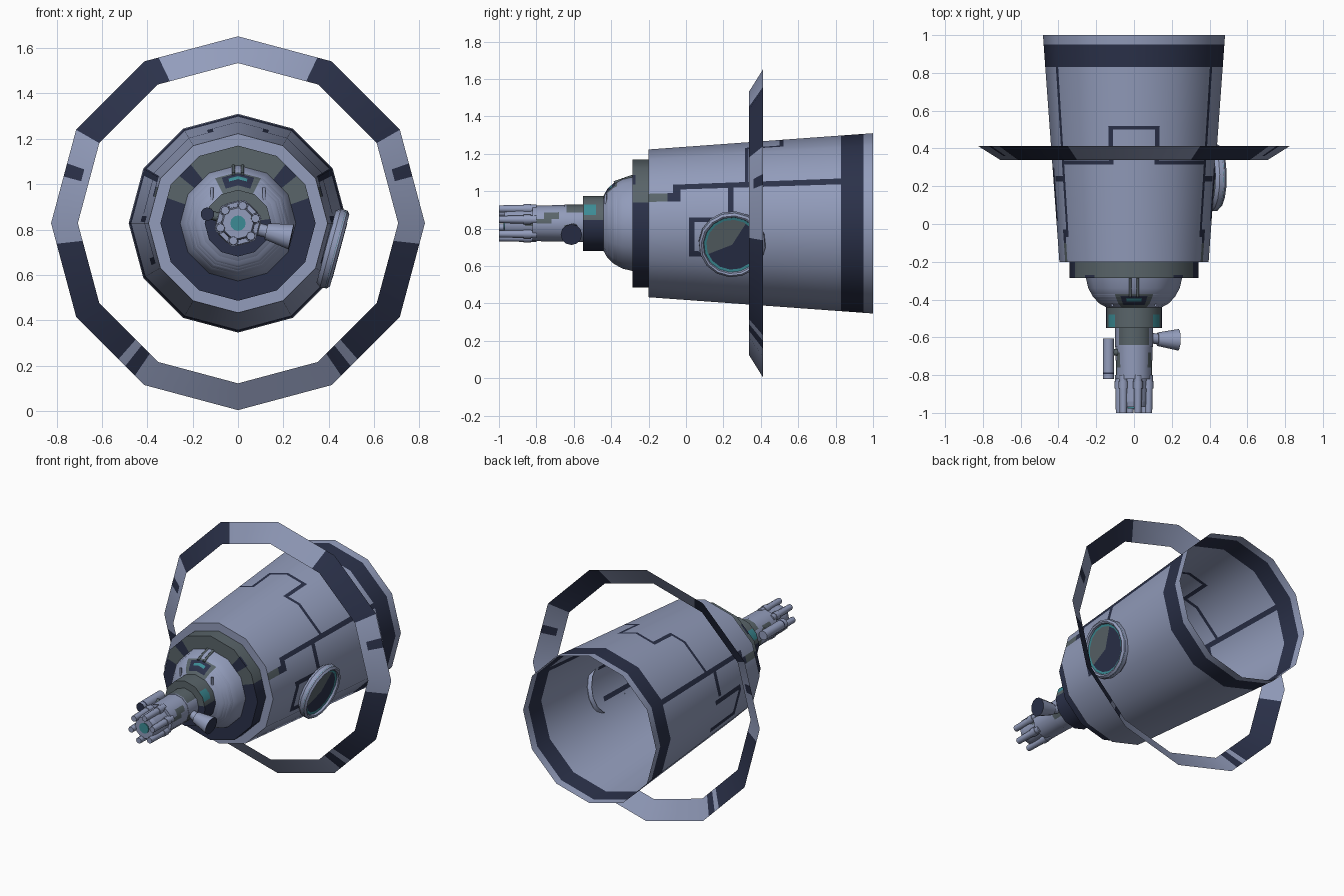
import bpy, math
from mathutils import Vector, Matrix

if "Cube" in bpy.data.objects:
    bpy.data.objects.remove(bpy.data.objects["Cube"])

# Colours
HULL, NAVY, GREY, TEAL = range(4)
MATS = []
for name, col in (("pale_blue_grey", (0.29, 0.335, 0.50)), ("dark_navy", (0.024, 0.031, 0.068)),
                  ("green_grey", (0.10, 0.128, 0.142)), ("teal", (0.045, 0.26, 0.30))):
    m = bpy.data.materials.new(name)
    m.diffuse_color = (*col, 1)
    m.use_nodes = True
    m.node_tree.nodes["Principled BSDF"].inputs["Base Color"].default_value = m.diffuse_color
    MATS.append(m)
CENTRE = Vector((0, 0, 0.828))


def loft(name, profile, n=12, base=HULL, paint=(), loc=CENTRE, aim=None, roll=0, rounded=False):
    """Spin (y, radius) points round the y axis into n flat sides.
    paint: (colour, t0, t1, y0, y1) patches; t counts sides away from the top, on both flanks."""
    # cut lines round the section and along the profile
    ts = {float(i) - n // 2 for i in range(n + 1)}
    for p in paint:
        ts |= {s * t for s in (-1, 1) for t in p[1:3] if t < n / 2}
    ts = sorted(ts)
    rows, seg = [profile[0]], []
    norms = []
    for i, ((ya, ra), (yb, rb)) in enumerate(zip(profile, profile[1:])):
        norms.append(Vector((yb - ya, ra - rb)).normalized())
        cuts = sorted({y for p in paint for y in p[3:5] if ya + 1e-4 < y < yb - 1e-4})
        for y in cuts + [yb]:
            f = (y - ya) / (yb - ya) if yb != ya else 1
            rows.append((y, ra + (rb - ra) * f))
            seg.append((i, ))

    def direction(t):
        a = 2 * math.pi * t / n
        return Vector((math.sin(a), 0, math.cos(a)))

    def section(t):
        k = math.floor(t)
        return direction(k).lerp(direction(k + 1), t - k)

    w = len(ts) - 1
    verts = [section(t) * r + Vector((0, y, 0)) for y, r in rows for t in ts[:-1]]
    at = lambda i, j: i * w + (0 if rows[i][1] == 0 else j % w)
    faces, mats, loops = [], [], []
    for i, (s,) in enumerate(seg):
        for j in range(w):
            corner = {}
            for a, b in ((i, j), (i, j + 1), (i + 1, j + 1), (i + 1, j)):
                m = norms[s]
                if rounded:
                    near = norms[max(s - 1, 0)] if a == i else norms[min(s + 1, len(norms) - 1)]
                    m = (m + near).normalized()
                d = direction(ts[b])
                corner.setdefault(at(a, b), d * m.x + Vector((0, m.y, 0)))
            faces.append(tuple(corner))
            loops += list(corner.values())
            tm, ym = abs(ts[j] + ts[j + 1]) / 2, (rows[i][0] + rows[i + 1][0]) / 2
            c = base
            for p in paint:
                if p[1] <= tm <= p[2] and p[3] <= ym <= p[4]:
                    c = p[0]
            mats.append(c)
    me = bpy.data.meshes.new(name)
    me.from_pydata(verts, [], faces)
    for m in MATS:
        me.materials.append(m)
    for p, c in zip(me.polygons, mats):
        p.material_index = c
        p.use_smooth = True
    me.normals_split_custom_set([v.normalized() for v in loops])
    ob = bpy.data.objects.new(name, me)
    rot = Matrix.Identity(4)
    if aim is not None:  # the local front (-y) points along aim
        rot = Vector(aim).to_track_quat('-Y', 'Z').to_matrix().to_4x4() @ Matrix.Rotation(roll, 4, 'Y')
    ob.matrix_world = Matrix.Translation(loc) @ rot
    bpy.context.collection.objects.link(ob)
    return ob


def rod(name, start, end, r0, r1=None, n=8, base=HULL, tip=None, paint=()):
    """Capped straight tube from start to end; tip colours the end cap."""
    start, end = Vector(start), Vector(end)
    length = (end - start).length
    extra = [] if tip is None else [(tip, 0, n, -length - 0.001, -length + 0.001)]
    return loft(name, [(-length, 0), (-length, r1 or r0), (0, r0), (0, 0)], n, base,
                list(paint) + extra, start, end - start)


# Main hull: open-backed tapered tube with painted panel lines
loft("hull", [(-0.2, 0.395), (1.0, 0.482)], paint=[
    (NAVY, 0, 6, 0.83, 0.95),                                        # rear band
    (NAVY, 1.97, 2.11, -0.06, 0.83),                                 # long side stripe
    (NAVY, 1.97, 2.42, -0.07, -0.03), (NAVY, 2.2, 2.42, -0.2, -0.05),
    (GREY, 2.2, 2.42, -0.2, -0.1),
    (NAVY, 2.11, 2.8, 0.225, 0.255),                                 # drop to the hatch
    (NAVY, 0.5, 1.97, 0.315, 0.335),                                 # climb to the roof
    (NAVY, 0.5, 0.61, 0.335, 0.52), (NAVY, 0, 0.5, 0.5, 0.52),       # roof outline
    (NAVY, 2.85, 2.97, 0.015, 0.3), (NAVY, 3.72, 3.86, 0.015, 0.3),  # side hatch outline
    (NAVY, 2.85, 3.86, 0.015, 0.045)])
loft("hull_front_plate", [(-0.2, 0), (-0.2, 0.395)])

# Halo ring: conical band
loft("halo_ring", [(0.338, 0.706), (0.412, 0.824)], paint=[
    (NAVY, 0.85, 2.0, 0.3, 0.45), (NAVY, 2.36, 2.5, 0.36, 0.45),
    (NAVY, 3.22, 4.62, 0.3, 0.45), (NAVY, 4.72, 4.86, 0.3, 0.45)])

# Front collar and dome
loft("front_collar", [(-0.285, 0.2), (-0.285, 0.342), (-0.2, 0.342)], base=NAVY, paint=[
    (GREY, 0, 2.35, -0.3, -0.19), (NAVY, 1.3, 1.7, -0.3, -0.27)])
loft("dome", [(-0.445, 0.14), (-0.42, 0.185), (-0.385, 0.217), (-0.34, 0.242), (-0.28, 0.256)],
     rounded=True, paint=[(GREY, 0, 0.9, -0.445, -0.37), (NAVY, 0, 0.65, -0.43, -0.38),
                          (TEAL, 0, 0.4, -0.41, -0.395)])
for s in (-1, 1):
    rod("dome_rod", (s * 0.02, -0.285, 1.08), (s * 0.02, -0.385, 1.045), 0.008, n=6, base=GREY)
    rod("dome_pin", (s * 0.115, -0.43, 0.93), (s * 0.115, -0.43, 0.985), 0.007, n=6)

# Neck collar
loft("neck_collar", [(-0.55, 0), (-0.55, 0.147), (-0.44, 0.147)], base=NAVY, paint=[
    (GREY, 0, 2.75, -0.56, -0.43), (TEAL, 1.5, 2.4, -0.545, -0.48)])

# Nose body and core
loft("nose_body", [(-0.65, 0), (-0.65, 0.1), (-0.54, 0.1)], paint=[
    (GREY, 0, 1.8, -0.64, -0.55), (GREY, 3.2, 4.5, -0.65, -0.58)])
loft("nose_core", [(-0.97, 0), (-0.97, 0.032), (-0.97, 0.068), (-0.94, 0.074), (-0.65, 0.078)], paint=[
    (GREY, 1.6, 2.6, -0.75, -0.68), (GREY, 2.6, 3.4, -0.86, -0.8)])
loft("nose_sleeve", [(-0.82, 0.07), (-0.82, 0.095), (-0.64, 0.098)], n=12, paint=[
    (GREY, 1.7, 2.5, -0.76, -0.68), (GREY, 2.5, 3.0, -0.8, -0.72)])
loft("nose_eye", [(-0.976, 0), (-0.976, 0.034), (-0.968, 0.034)], base=TEAL)

# Prongs round the nose
for k in range(6):
    a = math.radians(15 + 60 * k)
    p = CENTRE + Vector((math.sin(a), 0, math.cos(a))) * 0.08
    rod("nose_prong", p + Vector((0, -0.8, 0)), p + Vector((0, -1.0, 0)), 0.023, 0.019)
    rod("prong_clamp", p + Vector((0, -0.83, 0)), p + Vector((0, -0.87, 0)), 0.026, base=HULL)

# Left side tube with bracket
rod("side_tube", (-0.135, -0.605, 0.868), (-0.135, -0.82, 0.868), 0.03, n=10, tip=NAVY,
    paint=[(NAVY, 0, 5, -0.19, -0.18)])
rod("side_tube_bracket", (-0.07, -0.68, 0.85), (-0.125, -0.68, 0.866), 0.02, n=6, base=GREY)

# Right side nozzle
rod("nozzle_arm", (0.06, -0.6, 0.81), (0.15, -0.612, 0.785), 0.028)
rod("nozzle", (0.125, -0.61, 0.792), (0.235, -0.613, 0.768), 0.036, 0.057, n=12, tip=NAVY)

# Round hatch on the right flank
loft("round_hatch", [(-0.032, 0), (-0.032, 0.138), (-0.034, 0.152), (-0.047, 0.156), (-0.052, 0.166),
                     (-0.04, 0.178), (-0.01, 0.18), (0.01, 0.165)], n=16,
     paint=[(NAVY, 0, 8, -0.0325, -0.0315), (GREY, 0, 3.2, -0.0325, -0.0315),
            (TEAL, 0, 8, -0.0335, -0.0326)],
     loc=(0.398, 0.247, 0.722), aim=(math.cos(math.radians(15)), 0, -math.sin(math.radians(15))),
     roll=math.radians(-40))
